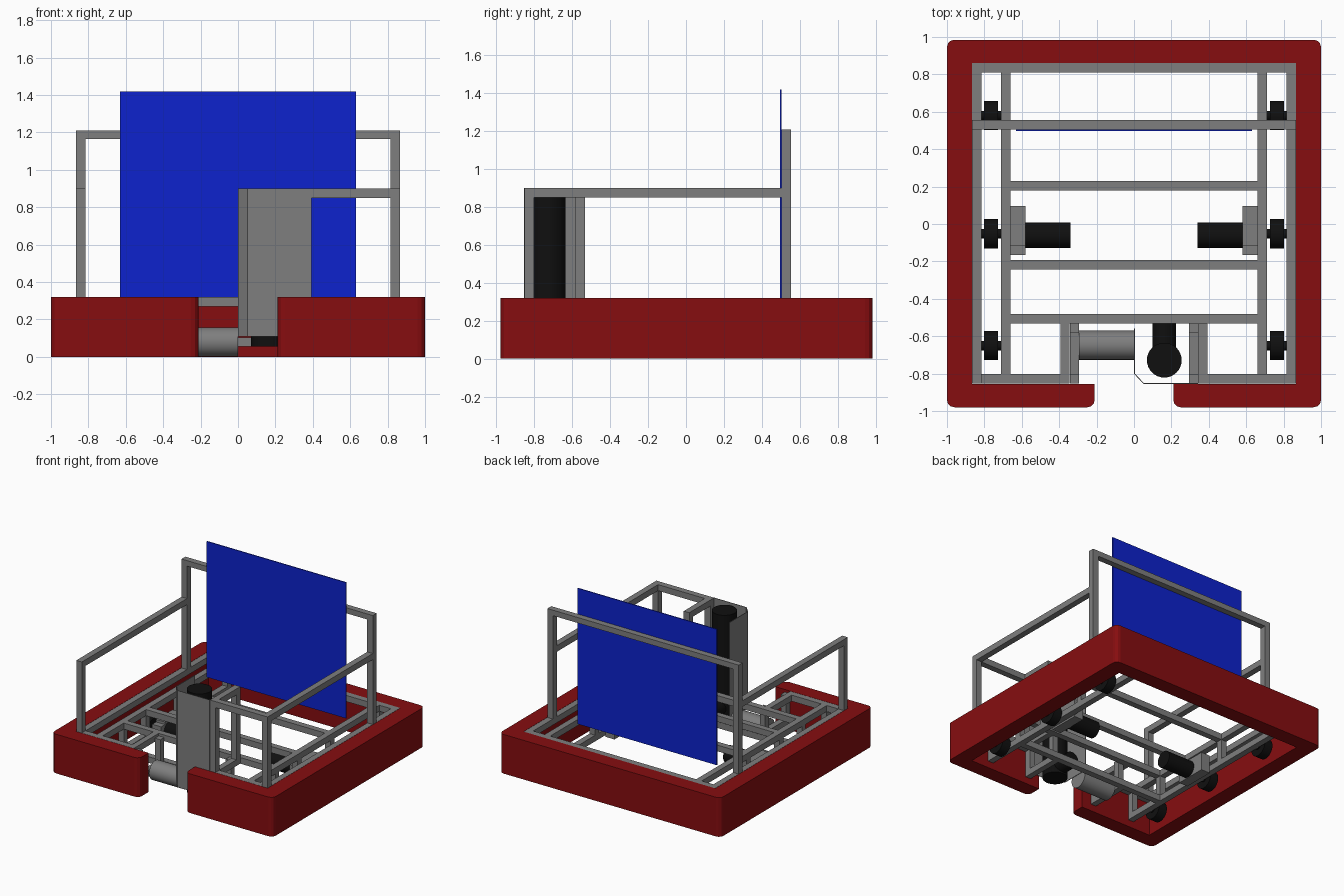
import bpy, bmesh, math
from mathutils import Matrix

if "Cube" in bpy.data.objects:
    bpy.data.objects.remove(bpy.data.objects["Cube"])


def material(name, r, g, b):
    m = bpy.data.materials.new(name)
    m.use_nodes = True
    m.diffuse_color = (r, g, b, 1)
    m.node_tree.nodes["Principled BSDF"].inputs["Base Color"].default_value = (r, g, b, 1)
    return m


RED = material("bumper red", 0.24, 0.004, 0.005)
BLUE = material("panel blue", 0.004, 0.016, 0.61)
GRAY = material("frame gray", 0.21, 0.21, 0.21)
BLACK = material("motor black", 0.005, 0.005, 0.005)


def finish(name, bm, mat):
    bmesh.ops.recalc_face_normals(bm, faces=bm.faces)
    me = bpy.data.meshes.new(name)
    bm.to_mesh(me)
    bm.free()
    me.materials.append(mat)
    ob = bpy.data.objects.new(name, me)
    bpy.context.collection.objects.link(ob)
    return ob


def box(name, x, y, z, mat=GRAY):
    """Box from (low, high) ranges."""
    bm = bmesh.new()
    size = [abs(r[1] - r[0]) for r in (x, y, z)]
    mid = [(r[1] + r[0]) / 2 for r in (x, y, z)]
    bmesh.ops.create_cube(bm, size=1, matrix=Matrix.Translation(mid) @ Matrix.Diagonal((*size, 1)))
    return finish(name, bm, mat)


def cylinder(name, centre, radius, length, axis, mat=BLACK):
    turn = {"x": Matrix.Rotation(math.pi / 2, 4, "Y"),
            "y": Matrix.Rotation(math.pi / 2, 4, "X"), "z": Matrix()}[axis]
    bm = bmesh.new()
    bmesh.ops.create_cone(bm, cap_ends=True, segments=32, radius1=radius, radius2=radius,
                          depth=length, matrix=Matrix.Translation(centre) @ turn)
    for f in bm.faces:
        f.smooth = len(f.verts) == 4
    for e in bm.edges:
        e.smooth = all(f.smooth for f in e.link_faces)
    return finish(name, bm, mat)


def span(c):
    """Range of one square tube around its centre."""
    return (c - T / 2, c + T / 2)


T = 0.05                      # tube size
TOP = (0.27, 0.32)            # upper rail layer
LOW = (0.055, 0.105)          # lower rail layer
SIDE, INNER = 0.84, 0.685     # tube centres across
FRONT, BACK = -0.828, 0.835   # tube centres along
HOOP = 0.53
CROSS = (-0.507, -0.218, 0.205)

# Bumper ring, open at the front
outline = [(-0.21, -0.98), (-1, -0.98), (-1, 0.985), (1, 0.985), (1, -0.98), (0.21, -0.98),
           (0.21, -0.855), (0.867, -0.855), (0.867, 0.86), (-0.867, 0.86),
           (-0.867, -0.855), (-0.21, -0.855)]
bm = bmesh.new()
base = bm.faces.new([bm.verts.new((x, y, 0)) for x, y in outline])
up = bmesh.ops.extrude_face_region(bm, geom=[base])["geom"]
bmesh.ops.translate(bm, vec=(0, 0, 0.32), verts=[v for v in up if isinstance(v, bmesh.types.BMVert)])
corners = [e for e in bm.edges if abs(e.verts[0].co.z - e.verts[1].co.z) > 0.1
           and abs(e.verts[0].co.y) > 0.9]
bmesh.ops.bevel(bm, geom=corners, offset=0.04, segments=3, profile=0.5, affect="EDGES")
finish("bumper", bm, RED)

# Base frame rails
box("back_rail", (-0.865, 0.865), span(BACK), TOP)
for i, y in enumerate(CROSS):
    box(f"cross_rail_{i}", (-0.66, 0.66), span(y), TOP)
box("lower_cross_rail", (-0.66, 0.66), span(CROSS[0]), LOW)

for s, side in ((-1, "right"), (1, "left")):
    def sx(a, b):
        return (s * a, s * b)

    box(f"{side}_outer_rail", span(s * SIDE), (-0.853, 0.81), TOP)
    box(f"{side}_inner_rail", span(s * INNER), (-0.803, 0.81), TOP)
    box(f"{side}_front_rail", sx(0.345, 0.815), span(FRONT), TOP)
    box(f"{side}_lower_rail", span(s * INNER), (-0.853, 0.86), LOW)
    for i, y in enumerate((FRONT, *CROSS, BACK)):
        box(f"{side}_strut_{i}", span(s * INNER), span(y), (0.105, 0.27))

    # Intake side frames
    box(f"{side}_intake_rail", sx(0.345, 0.393), (-0.803, -0.532), TOP)
    box(f"{side}_intake_lower_rail", sx(0.295, 0.343), (-0.853, -0.532), LOW)
    for i, y in enumerate((FRONT, -0.557)):
        box(f"{side}_intake_strut_{i}", sx(0.295, 0.343), span(y), (0.105, 0.3))

    # Upright side frame
    box(f"{side}_front_post", span(s * SIDE), span(FRONT), (0.32, 0.85))
    box(f"{side}_arm_rail", span(s * SIDE), (-0.853, 0.505), (0.85, 0.9))
    box(f"{side}_back_post", span(s * SIDE), span(HOOP), (0.32, 1.165))

    # Wheels with their axles
    for i, y in enumerate((-0.65, -0.052, 0.58)):
        cylinder(f"{side}_wheel_{i}", (s * 0.764, y, 0.08), 0.078, 0.075, "x")
        cylinder(f"{side}_axle_{i}", (s * 0.762, y, 0.08), 0.025, 0.105, "x")

    # Drive motor and gearbox
    cylinder(f"{side}_motor", (s * 0.46, -0.06, 0.11), 0.067, 0.24, "x")
    box(f"{side}_gearbox", sx(0.58, 0.66), (-0.115, 0.095), (0.04, 0.19))
    box(f"{side}_gearbox_plate", sx(0.58, 0.66), (-0.165, -0.115), (0.04, 0.17))

# Back hoop and panel
box("hoop_top", (-0.865, 0.865), span(HOOP), (1.165, 1.21))
box("panel", (-0.63, 0.63), (0.496, 0.504), (0.31, 1.42), BLUE)

# Lift tower frame
box("tower_rail", (0.343, 0.815), span(FRONT), (0.85, 0.9))
for i, y in enumerate((FRONT, -0.557)):
    box(f"tower_post_{i}", (0.343, 0.393), span(y), (0.3, 0.9))
box("tower_top_rail", (0.343, 0.393), (-0.803, -0.582), (0.85, 0.9))

# Bent tower sheet
bm = bmesh.new()
path = [(0.002, -0.56), (0.002, -0.8), (0.052, -0.853), (0.343, -0.853)]
lows = [bm.verts.new((x, y, 0.11)) for x, y in path]
highs = [bm.verts.new((x, y, 0.9)) for x, y in path]
for i in range(len(path) - 1):
    bm.faces.new((lows[i], lows[i + 1], highs[i + 1], highs[i]))
sheet = finish("tower_sheet", bm, GRAY)
solid = sheet.modifiers.new("thickness", "SOLIDIFY")
solid.thickness = 0.005
solid.offset = 0

# Rollers and tower motor
cylinder("tower_roller", (0.162, -0.728, 0.475), 0.093, 0.84, "z")
cylinder("tower_motor", (0.162, -0.61, 0.13), 0.063, 0.16, "y")
cylinder("intake_roller", (-0.147, -0.648, 0.08), 0.078, 0.295, "x", GRAY)
